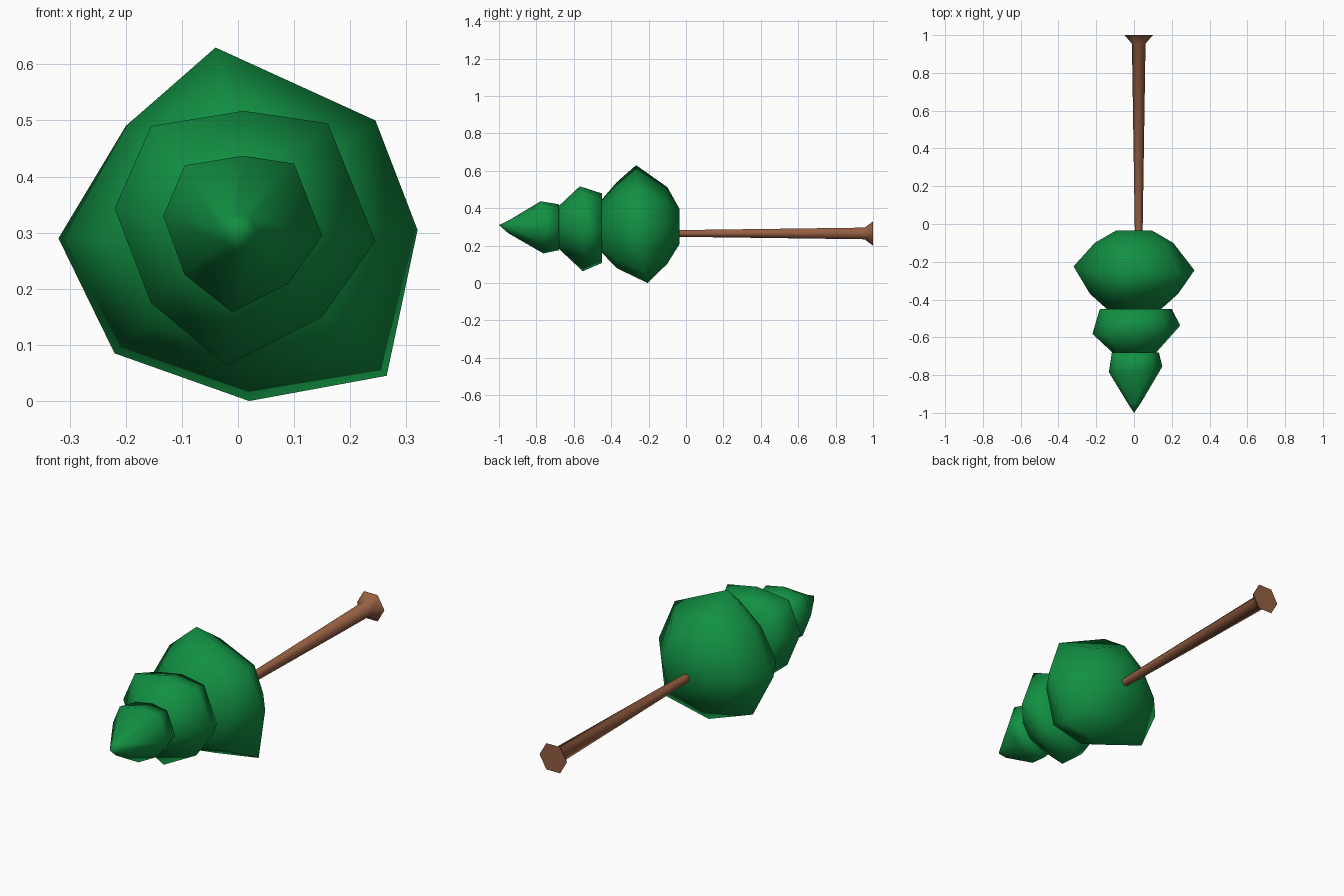
import bpy, bmesh
from math import cos, sin, tau
from mathutils import Vector

cube = bpy.data.objects.get("Cube")
if cube:
    bpy.data.objects.remove(cube)


def make_material(name, colour):
    mat = bpy.data.materials.new(name)
    mat.use_nodes = True
    mat.diffuse_color = (*colour, 1)
    mat.node_tree.nodes["Principled BSDF"].inputs["Base Color"].default_value = (*colour, 1)
    return mat


green = make_material("pine green", (0.006, 0.28, 0.055))
brown = make_material("bark brown", (0.305, 0.114, 0.054))


def loft(name, rings, mat, tip=None):
    """Skin rings ordered from front to back, with a cap or a tip in front."""
    bm = bmesh.new()
    loops = [[bm.verts.new(p) for p in ring] for ring in rings]
    count = len(loops[0])
    for a, b in zip(loops, loops[1:]):
        for i in range(count):
            j = (i + 1) % count
            bm.faces.new((a[i], a[j], b[j], b[i]))
    if tip:
        apex = bm.verts.new(tip)
        for i in range(count):
            bm.faces.new((apex, loops[0][(i + 1) % count], loops[0][i]))
    else:
        bm.faces.new(loops[0])
    bm.faces.new(loops[-1])
    bmesh.ops.recalc_face_normals(bm, faces=bm.faces)
    mesh = bpy.data.meshes.new(name)
    bm.to_mesh(mesh)
    bm.free()
    mesh.materials.append(mat)
    obj = bpy.data.objects.new(name, mesh)
    bpy.context.collection.objects.link(obj)
    bpy.ops.object.select_all(action='DESELECT')
    obj.select_set(True)
    bpy.context.view_layer.objects.active = obj
    return obj


def foliage(name, outline, profile, tilt, tip=None):
    """Uneven outline (x, z) scaled along y; inner rings get rounder."""
    centre = Vector((0, 0.3))
    spokes = [Vector(p) - centre for p in outline]
    mean = sum(s.length for s in spokes) / len(spokes)
    rings = []
    for y, f in profile:
        ring = []
        for s in spokes:
            p = s.lerp(s.normalized() * mean, (1 - f) * 0.6) * f
            ring.append((p.x, y + (tilt[0] * p.x + tilt[1] * p.y) * (f == 1), centre.y + p.y))
        rings.append(ring)
    loft(name, rings, green, tip)
    bpy.ops.object.shade_smooth()


# Foliage tiers
foliage("lower_foliage",
        [(-.04, .63), (.245, .5), (.32, .305), (.265, .045),
         (.02, 0), (-.22, .085), (-.32, .29), (-.2, .49)],
        [(-.45, .45), (-.37, .73), (-.235, 1), (-.1, .65), (-.035, .3)], (-.03, -.1))
foliage("middle_foliage",
        [(.01, .517), (.16, .495), (.245, .285), (.15, .15),
         (-.02, .063), (-.155, .175), (-.22, .343), (-.155, .49)],
        [(-.7, .42), (-.56, 1), (-.45, .82)], (.09, -.04))
foliage("upper_foliage",
        [(.01, .437), (.1, .423), (.15, .295), (.09, .21),
         (-.01, .158), (-.095, .225), (-.133, .33), (-.095, .42)],
        [(-.95, .24), (-.77, 1), (-.68, .88)], (.1, -.06), tip=(0, -1, .31))

# Hexagonal trunk with a flared foot
trunk = [[(.025 + r * cos(i * tau / 6), y, .265 + r * sin(i * tau / 6)) for i in range(6)]
         for y, r in ((-.08, .02), (.955, .036), (1, .075))]
loft("trunk", trunk, brown)
bpy.ops.object.shade_smooth_by_angle(angle=1.1)
